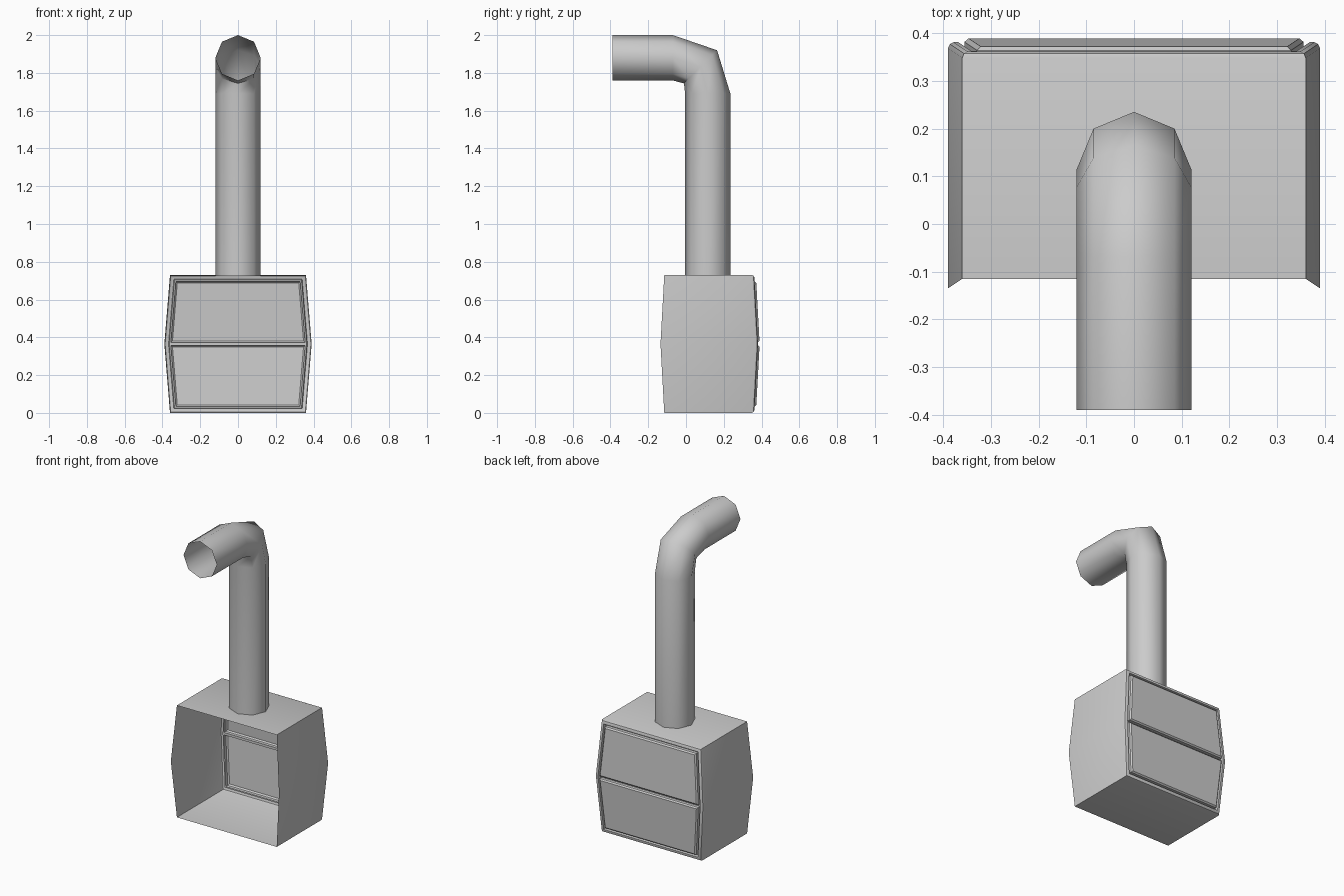
import bpy, bmesh, math
from mathutils import Vector

if "Cube" in bpy.data.objects:
    bpy.data.objects.remove(bpy.data.objects["Cube"])

MID = 0.365  # half height of the housing, where its sides bulge


def finish(bm, name, angle):
    bmesh.ops.remove_doubles(bm, verts=bm.verts, dist=0.0005)
    bmesh.ops.recalc_face_normals(bm, faces=bm.faces)
    mesh = bpy.data.meshes.new(name)
    bm.to_mesh(mesh)
    bm.free()
    obj = bpy.data.objects.new(name, mesh)
    bpy.context.collection.objects.link(obj)
    bpy.ops.object.select_all(action='DESELECT')
    obj.select_set(True)
    bpy.context.view_layer.objects.active = obj
    bpy.ops.object.shade_smooth_by_angle(angle=math.radians(angle))
    return obj


def loft(bm, rings, cap=False):
    loops = [[bm.verts.new(p) for p in ring] for ring in rings]
    n = len(loops[0])
    for a, b in zip(loops, loops[1:]):
        for i in range(n):
            j = (i + 1) % n
            bm.faces.new((a[i], a[j], b[j], b[i]))
    if cap:
        bm.faces.new(loops[-1])


def wall_point(side, z, inset, y, bulge):
    """Point on the bulging outline, widest and deepest at mid height."""
    k = 1 - abs(z - MID) / MID
    return Vector((side * (0.36 + 0.03 * k - inset), y + bulge * k, z))


def outline(inset, y, bulge):
    lo, hi = inset, 2 * MID - inset
    return [wall_point(s, z, inset, y, bulge) for s, z in
            ((-1, lo), (1, lo), (1, MID), (1, hi), (-1, hi), (-1, MID))]


# Housing: open front, rounded back rim folding into a groove
bm = bmesh.new()
loft(bm, [outline(*r) for r in (
    (0.0, -0.115, -0.02), (0.0, 0.348, 0.02), (0.004, 0.357, 0.02),
    (0.012, 0.361, 0.02), (0.022, 0.361, 0.02), (0.026, 0.342, 0.02))])

# Two raised back panels, separated by a mid groove
for up in (-1, 1):
    rings = []
    for inset, gap, y in ((0.026, 0.0, 0.342), (0.034, 0.008, 0.342),
                          (0.034, 0.008, 0.362), (0.042, 0.016, 0.37)):
        near, far = MID + up * gap, MID + up * (MID - inset)
        rings.append([wall_point(s, z, inset, y, 0.02) for s, z in
                      ((-1, near), (1, near), (1, far), (-1, far))])
    loft(bm, rings, cap=True)
finish(bm, "housing", 35)

# Eight-sided pipe with a two-segment elbow: (y, z, tilt, radius)
bm = bmesh.new()
rings = []
for y, z, tilt, r in ((0.115, 0.725, 0, 0.12), (0.115, 1.69, 0, 0.12),
                      (0.077, 1.832, 45, 0.124), (-0.07, 1.88, 90, 0.12),
                      (-0.39, 1.88, 90, 0.12)):
    t = math.radians(tilt)
    ring = []
    for i in range(8):
        a = math.tau * i / 8
        v = r * math.sin(a)
        ring.append((0.12 * math.cos(a), y + v * math.cos(t), z + v * math.sin(t)))
    rings.append(ring)
loft(bm, rings)
finish(bm, "exhaust_pipe", 60)
